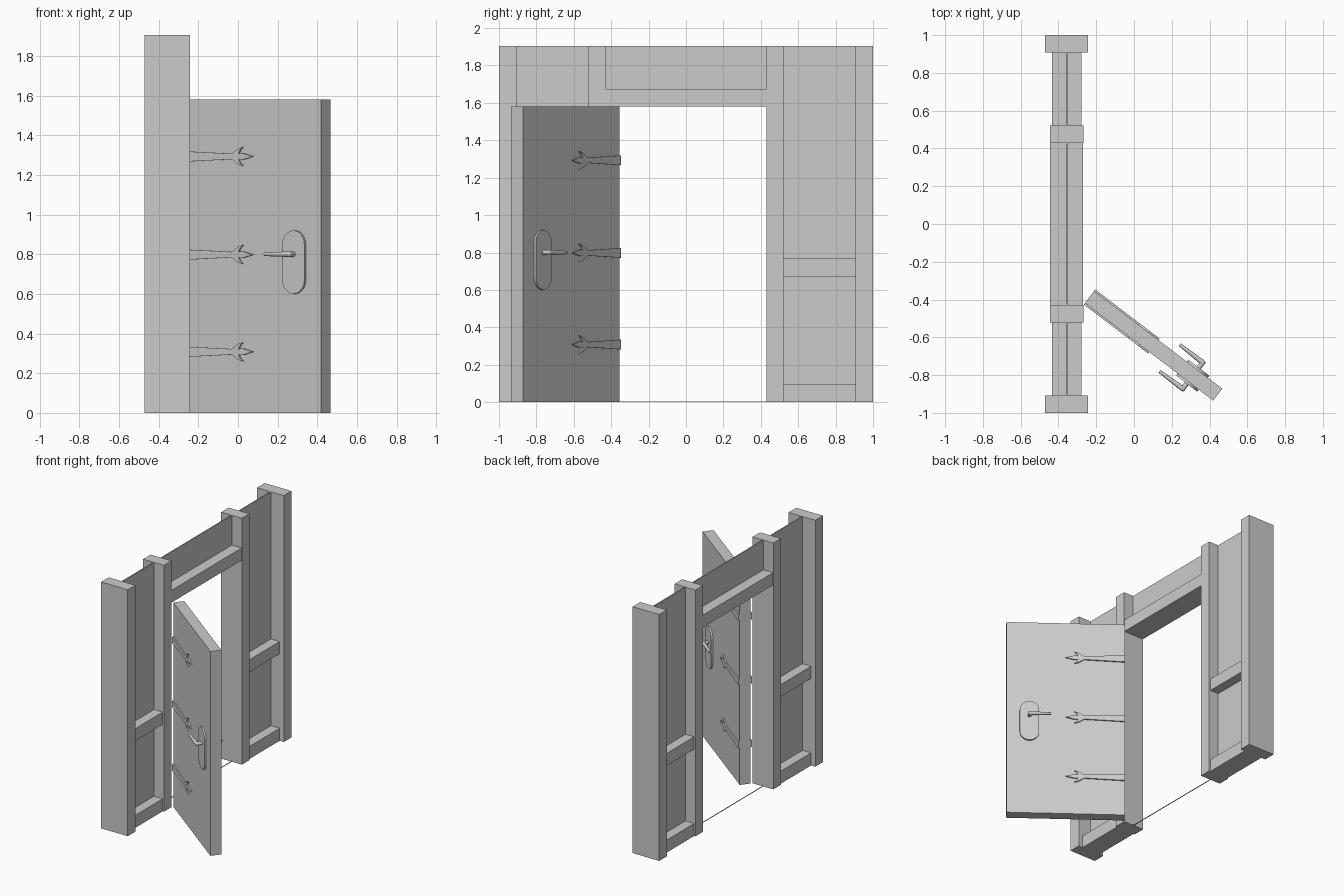
import bpy, bmesh, math
from mathutils import Matrix, Vector

if "Cube" in bpy.data.objects:
    bpy.data.objects.remove(bpy.data.objects["Cube"])

WALL_X = -0.357   # centre plane of the wall
DOOR_Z = 1.58     # height of the opening

# door space: x along the leaf, y through its thickness, z up
DOOR = Matrix.Translation((-0.2355, -0.3865, 0)) @ Matrix.Rotation(math.radians(-37.3), 4, 'Z')


def make_object(name, bm, matrix=None):
    bmesh.ops.recalc_face_normals(bm, faces=bm.faces)
    mesh = bpy.data.meshes.new(name)
    bm.to_mesh(mesh)
    bm.free()
    ob = bpy.data.objects.new(name, mesh)
    bpy.context.collection.objects.link(ob)
    if matrix:
        ob.matrix_world = matrix
    return ob


def box(name, lo, hi, matrix=None):
    lo, hi = Vector(lo), Vector(hi)
    bm = bmesh.new()
    bmesh.ops.create_cube(bm, size=1)
    bmesh.ops.scale(bm, vec=hi - lo, verts=bm.verts)
    bmesh.ops.translate(bm, vec=(lo + hi) / 2, verts=bm.verts)
    return make_object(name, bm, matrix)


def wall_box(name, depth, y0, y1, z0, z1):
    return box(name, (WALL_X - depth / 2, y0, z0), (WALL_X + depth / 2, y1, z1))


def plate(name, outline, half, matrix):
    """Flat outline in door x/z, extruded through the leaf to +-half."""
    bm = bmesh.new()
    face = bm.faces.new([bm.verts.new((x, -half, z)) for x, z in outline])
    out = bmesh.ops.extrude_face_region(bm, geom=[face])
    moved = [v for v in out["geom"] if isinstance(v, bmesh.types.BMVert)]
    bmesh.ops.translate(bm, vec=(0, 2 * half, 0), verts=moved)
    return make_object(name, bm, matrix)


def rod(bm, a, b, r0, r1):
    a, b = Vector(a), Vector(b)
    d = b - a
    m = Matrix.Translation((a + b) / 2) @ d.to_track_quat('Z', 'Y').to_matrix().to_4x4()
    bmesh.ops.create_cone(bm, cap_ends=True, segments=16, radius1=r0, radius2=r1,
                          depth=d.length, matrix=m)


def smooth(ob):
    bpy.ops.object.select_all(action='DESELECT')
    ob.select_set(True)
    bpy.context.view_layer.objects.active = ob
    bpy.ops.object.shade_smooth_by_angle(angle=math.radians(35))


# wall on each side of the opening: posts, rails and thin panel
for side, s in (("left", -1), ("right", 1)):
    def part(name, depth, y0, y1, z0, z1):
        a, b = sorted((s * y0, s * y1))
        wall_box(f"{side}_{name}", depth, a, b, z0, z1)
    part("outer_post", 0.228, 0.907, 1.0, 0, 1.905)
    part("inner_post", 0.177, 0.43, 0.522, 0, 1.905)
    part("bottom_rail", 0.156, 0.522, 0.907, 0, 0.097)
    part("middle_rail", 0.156, 0.522, 0.907, 0.672, 0.767)
    part("wall_panel", 0.008, 0.522, 0.907, 0, 1.905)

# above and below the opening
wall_box("lintel", 0.175, -0.43, 0.43, DOOR_Z, 1.675)
wall_box("transom_panel", 0.008, -0.43, 0.43, 1.675, 1.905)
wall_box("threshold_strip", 0.006, -0.43, 0.43, 0, 0.003)

# open door leaf
box("door_leaf", (0, -0.04, 0), (0.853, 0.04, DOOR_Z), DOOR)

# barbed strap hinges, showing on both faces
half = [(0, 0.026), (0.295, 0.014), (0.31, 0.025), (0.335, 0.04), (0.364, 0.048),
        (0.346, 0.032), (0.337, 0.014), (0.36, 0.017)]
strap = half + [(0.428, 0)] + [(x, -z) for x, z in reversed(half)]
for label, z in (("lower", 0.308), ("middle", 0.798), ("upper", 1.293)):
    plate(f"{label}_strap_hinge", strap, 0.05, DOOR @ Matrix.Translation((0, 0, z)))

# rounded handle plate, showing on both faces
R, STRAIGHT, N = 0.07, 0.09, 12
oval = []
for sign, start in ((1, 0), (-1, math.pi)):
    for i in range(N + 1):
        a = start + math.pi * i / N
        oval.append((R * math.cos(a), R * math.sin(a) + sign * STRAIGHT))
smooth(plate("handle_plate", oval, 0.053, DOOR @ Matrix.Translation((0.687, 0, 0.76))))

# lever handles
for label, s in (("front", -1), ("back", 1)):
    bm = bmesh.new()
    rod(bm, (0.687, s * 0.045, 0.8), (0.687, s * 0.088, 0.8), 0.013, 0.013)
    bmesh.ops.create_uvsphere(bm, u_segments=16, v_segments=8, radius=0.014,
                              matrix=Matrix.Translation((0.687, s * 0.087, 0.8)))
    rod(bm, (0.687, s * 0.087, 0.8), (0.533, s * 0.089, 0.8), 0.014, 0.009)
    smooth(make_object(f"{label}_lever_handle", bm, DOOR))
